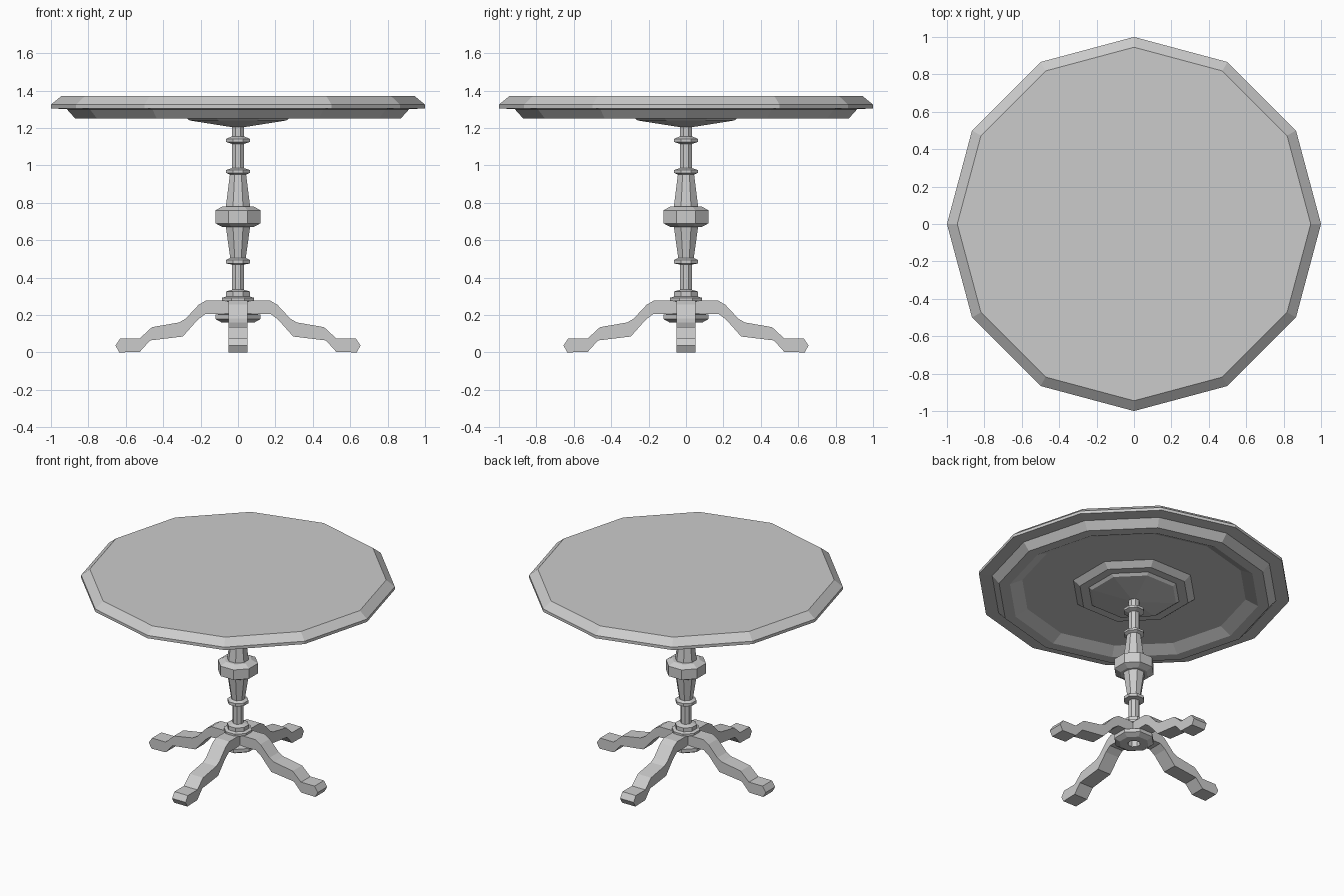
import bpy
import bmesh
from math import cos, sin, pi, radians
from mathutils import Matrix

cube = bpy.data.objects.get("Cube")
if cube:
    bpy.data.objects.remove(cube, do_unlink=True)

grey = bpy.data.materials.new("plain_grey")
grey.use_nodes = True
colour = (0.6, 0.6, 0.6, 1)
grey.diffuse_color = colour
grey.node_tree.nodes["Principled BSDF"].inputs["Base Color"].default_value = colour


def finish(bm, name):
    bmesh.ops.recalc_face_normals(bm, faces=bm.faces)
    mesh = bpy.data.meshes.new(name)
    bm.to_mesh(mesh)
    bm.free()
    mesh.materials.append(grey)
    obj = bpy.data.objects.new(name, mesh)
    bpy.context.collection.objects.link(obj)
    return obj


def lathe(name, profile, sides, turn=0):
    """Turn a (radius, height) profile into a faceted solid, capped at both ends."""
    bm = bmesh.new()
    angles = [turn + 2 * pi * i / sides for i in range(sides)]
    rings = [[bm.verts.new((r * cos(a), r * sin(a), z)) for a in angles]
             for r, z in profile]
    for low, high in zip(rings, rings[1:]):
        for i in range(sides):
            j = (i + 1) % sides
            bm.faces.new((low[i], low[j], high[j], high[i]))
    bm.faces.new(rings[0])
    bm.faces.new(rings[-1])
    return finish(bm, name)


def leg(name, outline, width, angle):
    """Extrude a side outline to the leg width and turn it round the column."""
    bm = bmesh.new()
    face = bm.faces.new([bm.verts.new((x, -width / 2, z)) for x, z in outline])
    extruded = bmesh.ops.extrude_face_region(bm, geom=[face])["geom"]
    moved = [v for v in extruded if isinstance(v, bmesh.types.BMVert)]
    bmesh.ops.translate(bm, verts=moved, vec=(0, width, 0))
    bmesh.ops.rotate(bm, verts=bm.verts, matrix=Matrix.Rotation(angle, 3, "Z"))
    return finish(bm, name)


# Twelve-sided top with bevelled edge and a hollowed lower rim
lathe("table_top", [
    (0.72, 1.29), (0.80, 1.25), (0.87, 1.25), (0.915, 1.30),
    (1.0, 1.305), (1.0, 1.325), (0.945, 1.37)], 12)

# Eight-sided parts have a flat side to the front
eighth = radians(22.5)
lathe("top_mount", [
    (0.04, 1.205), (0.28, 1.24), (0.30, 1.255), (0.36, 1.255), (0.41, 1.295)],
    8, eighth)

# Turned column: collars, two tapered shafts and a central bulb
lathe("column", [
    (0.07, 0.29), (0.07, 0.325), (0.035, 0.335), (0.035, 0.47),
    (0.068, 0.475), (0.068, 0.495), (0.045, 0.505), (0.07, 0.67),
    (0.09, 0.67), (0.13, 0.69), (0.13, 0.76), (0.09, 0.78),
    (0.07, 0.78), (0.047, 0.95), (0.068, 0.96), (0.068, 0.975),
    (0.035, 0.985), (0.035, 1.115), (0.068, 1.125), (0.068, 1.142),
    (0.035, 1.155), (0.035, 1.22)], 8, eighth)

# Hub holding the legs, hollow underneath
lathe("leg_hub", [
    (0.04, 0.25), (0.04, 0.16), (0.095, 0.16), (0.13, 0.178), (0.13, 0.202),
    (0.07, 0.21), (0.07, 0.27), (0.092, 0.275), (0.092, 0.292), (0.065, 0.30)],
    8, eighth)

# Four scrolled legs
leg_outline = [
    (0.04, 0.278), (0.17, 0.278), (0.21, 0.255), (0.28, 0.18), (0.315, 0.16),
    (0.46, 0.135), (0.525, 0.075), (0.63, 0.075), (0.655, 0.037), (0.635, 0),
    (0.525, 0.003), (0.47, 0.064), (0.295, 0.085), (0.215, 0.175),
    (0.175, 0.205), (0.04, 0.205)]
for i, side in enumerate(("left", "back", "right", "front")):
    leg(side + "_leg", leg_outline, 0.104, i * pi / 2)
